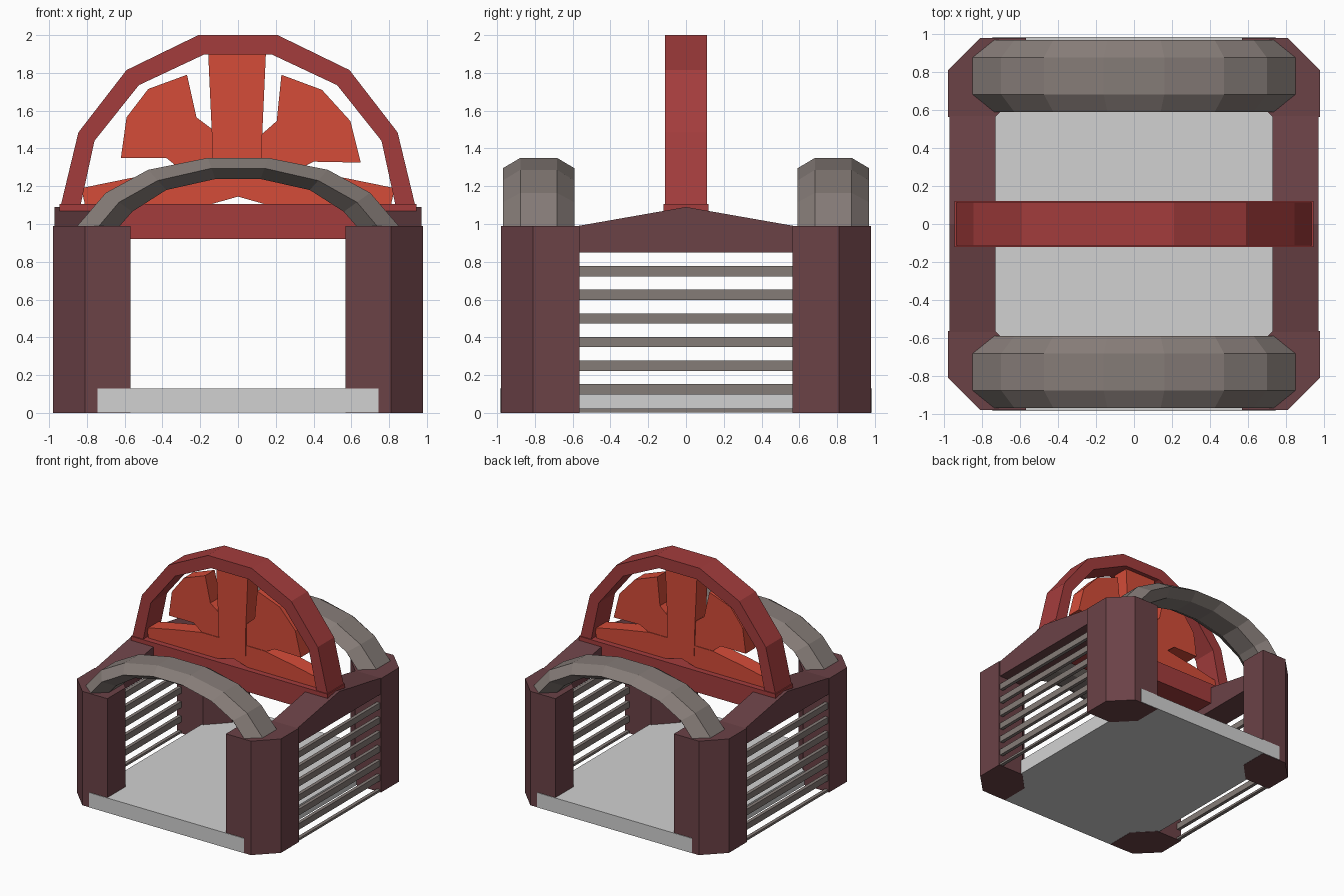
import bpy, bmesh

if "Cube" in bpy.data.objects:
    bpy.data.objects.remove(bpy.data.objects["Cube"])


def material(name, rgb):
    m = bpy.data.materials.new(name)
    m.diffuse_color = (*rgb, 1)
    m.use_nodes = True
    m.node_tree.nodes["Principled BSDF"].inputs["Base Color"].default_value = m.diffuse_color
    return m


PLUM = material("plum", (0.147, 0.054, 0.062))
RED = material("dark red", (0.37, 0.046, 0.046))
ORANGE = material("orange red", (0.66, 0.072, 0.04))
STONE = material("warm grey", (0.235, 0.2, 0.185))
PALE = material("pale grey", (0.64, 0.64, 0.64))


def loft(name, rings, mat, closed=True):
    """Skin a list of equal-length point rings and cap both ends."""
    bm = bmesh.new()
    vs = [[bm.verts.new(p) for p in r] for r in rings]
    n = len(rings[0])
    for a, b in zip(vs, vs[1:]):
        for i in range(n):
            j = (i + 1) % n
            bm.faces.new((a[i], a[j], b[j], b[i]))
    bm.faces.new(vs[0])
    bm.faces.new(vs[-1])
    bmesh.ops.recalc_face_normals(bm, faces=bm.faces)
    me = bpy.data.meshes.new(name)
    bm.to_mesh(me)
    bm.free()
    me.materials.append(mat)
    ob = bpy.data.objects.new(name, me)
    bpy.context.collection.objects.link(ob)
    return ob


def box(name, x0, x1, y0, y1, z0, z1, mat):
    ring = [(x0, y0), (x1, y0), (x1, y1), (x0, y1)]
    return loft(name, [[(x, y, z) for x, y in ring] for z in (z0, z1)], mat)


def panel(name, pts, half, mat):
    """Extrude an x-z outline along y."""
    return loft(name, [[(x, y, z) for x, z in pts] for y in (-half, half)], mat)


def mirrored(pts):
    """Complete a left-half path with its mirror image."""
    return pts + [(-x, z) for x, z in reversed(pts)]


# Floor slab
box("floor", -0.745, 0.745, -0.985, 0.985, 0.002, 0.13, PALE)

# Corner pillars with chamfered inner and outer corners
section = [(0.57, 0.98), (0.81, 0.98), (0.98, 0.81), (0.98, 0.565), (0.73, 0.565), (0.57, 0.73)]
for sx in (-1, 1):
    for sy in (-1, 1):
        loft("pillar", [[(sx * x, sy * y, z) for x, y in section] for z in (0, 0.99)], PLUM)

# Peaked side beams and the slats below them
gable = [(-0.57, 0.85), (0.57, 0.85), (0.57, 0.99), (0, 1.09), (-0.57, 0.99)]
for s in (-1, 1):
    loft("side_beam", [[(s * x, y, z) for y, z in gable] for x in (0.73, 0.972)], PLUM)
    for k in range(7):
        z = 0.125 * k
        x0, x1 = sorted((s * 0.94, s * 0.97))
        box("side_slat", x0, x1, -0.57, 0.57, max(z - 0.027, 0.003), z + 0.027 - 0.005 * (k == 0), STONE)

# Front and back arches with a six-sided section
outer = mirrored([(-0.855, 0.985), (-0.70, 1.165), (-0.475, 1.287), (-0.16, 1.35)])
middle = mirrored([(-0.74, 0.985), (-0.63, 1.115), (-0.425, 1.23), (-0.14, 1.295)])
inner = mirrored([(-0.63, 0.985), (-0.56, 1.065), (-0.38, 1.18), (-0.12, 1.238)])
for name, c in (("front_arch", -0.78), ("back_arch", 0.78)):
    rings = []
    for o, m, i in zip(outer, middle, inner):
        rings.append([(o[0], c - 0.097, o[1]), (o[0], c + 0.097, o[1]), (m[0], c + 0.19, m[1]),
                      (i[0], c + 0.097, i[1]), (i[0], c - 0.097, i[1]), (m[0], c - 0.19, m[1])])
    loft(name, rings, STONE)

# Cross beam and tall central arch
box("cross_beam", -0.945, 0.945, -0.12, 0.12, 0.92, 1.105, RED)
outer = mirrored([(-0.945, 1.07), (-0.845, 1.485), (-0.59, 1.815), (-0.21, 2.0)])
inner = mirrored([(-0.84, 1.07), (-0.76, 1.44), (-0.525, 1.735), (-0.18, 1.897)])
loft("central_arch", [[(o[0], -0.112, o[1]), (o[0], 0.112, o[1]), (i[0], 0.112, i[1]), (i[0], -0.112, i[1])]
                      for o, i in zip(outer, inner)], RED)

# Pierced screen inside the central arch
panel("screen_post", [(-0.13, 1.2), (0.125, 1.2), (0.125, 1.4), (0.148, 1.91), (-0.158, 1.91), (-0.135, 1.4)],
      0.075, ORANGE)
panel("screen_base", [(-0.81, 1.1), (-0.16, 1.1), (0, 1.145), (0.16, 1.1), (0.81, 1.1), (0.83, 1.19),
                      (0.57, 1.243), (0.3, 1.29), (-0.3, 1.29), (-0.57, 1.243), (-0.83, 1.19)],
      0.07, ORANGE)
panel("screen_left_leaf", [(-0.62, 1.35), (-0.59, 1.565), (-0.475, 1.715), (-0.27, 1.79), (-0.22, 1.565),
                           (-0.12, 1.49), (-0.12, 1.25), (-0.28, 1.27), (-0.38, 1.35)], 0.065, ORANGE)
panel("screen_right_leaf", [(0.65, 1.325), (0.595, 1.545), (0.445, 1.71), (0.23, 1.79), (0.205, 1.545),
                            (0.12, 1.47), (0.12, 1.25), (0.28, 1.27), (0.40, 1.33)], 0.065, ORANGE)
